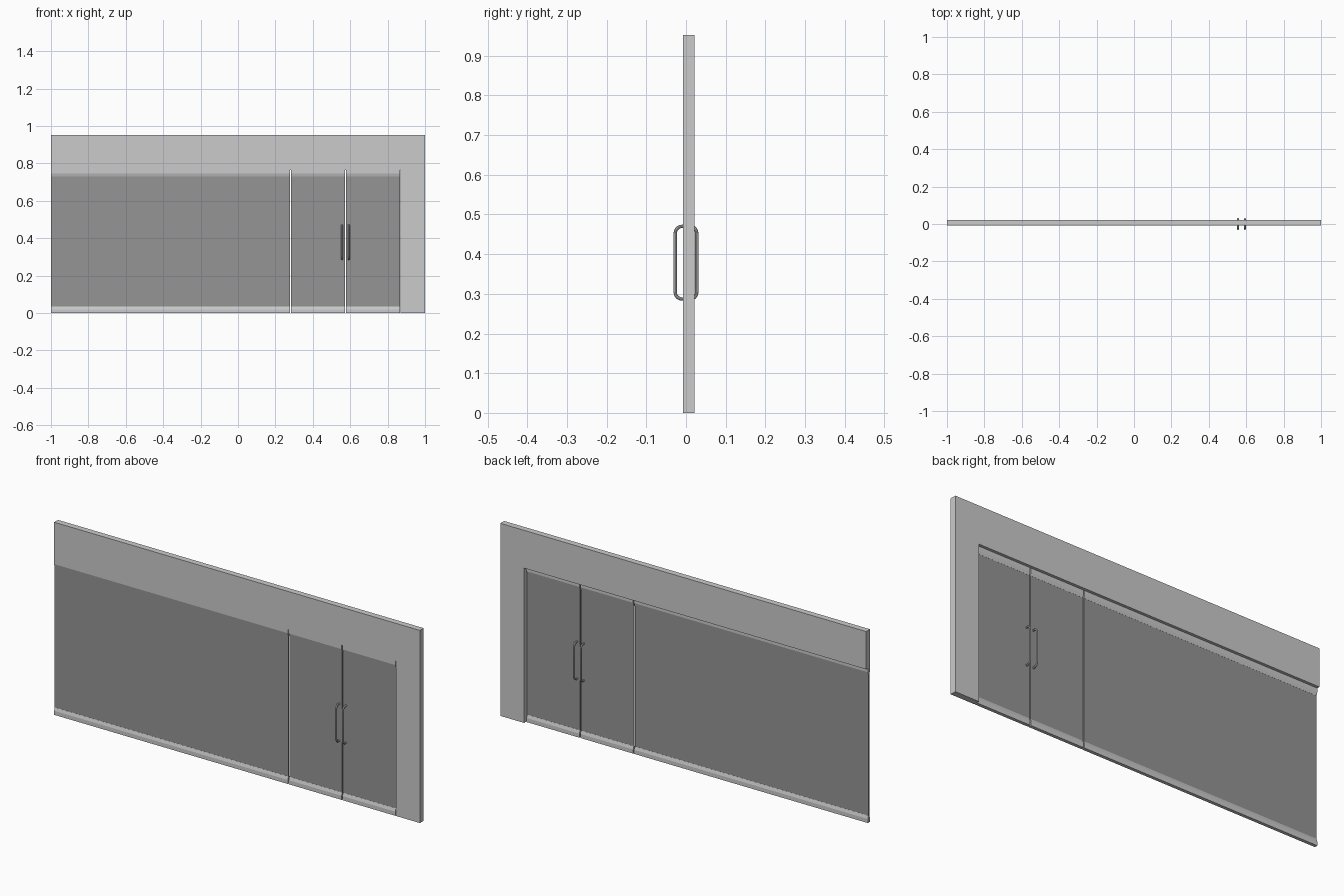
import bpy, bmesh, math
from mathutils import Vector

if "Cube" in bpy.data.objects:
    bpy.data.objects.remove(bpy.data.objects["Cube"])


def prism(name, pts, offset, mat=None):
    """Extrude a flat outline (3D points) along an offset vector."""
    bm = bmesh.new()
    face = bm.faces.new([bm.verts.new(p) for p in pts])
    res = bmesh.ops.extrude_face_region(bm, geom=[face])
    moved = [g for g in res["geom"] if isinstance(g, bmesh.types.BMVert)]
    bmesh.ops.translate(bm, verts=moved, vec=Vector(offset))
    bmesh.ops.recalc_face_normals(bm, faces=bm.faces)
    me = bpy.data.meshes.new(name)
    bm.to_mesh(me)
    bm.free()
    ob = bpy.data.objects.new(name, me)
    bpy.context.collection.objects.link(ob)
    if mat:
        me.materials.append(mat)
    return ob


glass = bpy.data.materials.new("dark_glass")
glass.diffuse_color = (0.3, 0.3, 0.3, 1)
glass.use_nodes = True
glass.node_tree.nodes["Principled BSDF"].inputs["Base Color"].default_value = glass.diffuse_color

HALF = 0.008       # half depth of the rails
TOP = 0.765        # top of the opening
RAIL = 0.035       # rail height
JAMB = 0.87        # right side of the opening

# L-shaped wall: header plus right jamb
outline = [(-1, TOP), (-1, 0.952), (1, 0.952), (1, 0), (JAMB, 0), (JAMB, TOP)]
prism("wall_surround", [(x, -HALF, z) for x, z in outline], (0, 0.03, 0))

# Chamfered rail cross-section (y, height from the outer edge)
profile = [(-HALF, 0), (HALF, 0), (HALF, 0.02), (0.0035, RAIL),
           (-0.0035, RAIL), (-HALF, 0.02)]

# Glass panels, each held by a bottom and a top rail
panels = {"fixed_panel": (-1, 0.278), "left_door": (0.283, 0.572),
          "right_door": (0.577, 0.866)}
for name, (x0, x1) in panels.items():
    w = (x1 - x0, 0, 0)
    prism(name + "_bottom_rail", [(x0, y, z) for y, z in profile], w)
    prism(name + "_top_rail", [(x0, y, TOP - z) for y, z in profile], w)
    g = 0.003
    rect = [(-g, RAIL - 0.002), (g, RAIL - 0.002),
            (g, TOP - RAIL + 0.002), (-g, TOP - RAIL + 0.002)]
    prism(name + "_glass", [(x0, y, z) for y, z in rect], w, glass)


def handle(name, x):
    """Rounded tube loop passing through the glass to both sides."""
    hy, z0, z1, r, tube = 0.027, 0.287, 0.470, 0.017, 0.0045
    corners = [(hy - r, z1 - r, 0), (-hy + r, z1 - r, 90),
               (-hy + r, z0 + r, 180), (hy - r, z0 + r, 270)]
    pts = []
    for cy, cz, start in corners:
        for i in range(7):
            a = math.radians(start + 15 * i)
            pts.append((x, cy + r * math.cos(a), cz + r * math.sin(a)))
    cu = bpy.data.curves.new(name, 'CURVE')
    cu.dimensions = '3D'
    cu.bevel_depth = tube
    cu.bevel_resolution = 3
    sp = cu.splines.new('POLY')
    sp.points.add(len(pts) - 1)
    for p, co in zip(sp.points, pts):
        p.co = (*co, 1)
    sp.use_cyclic_u = True
    ob = bpy.data.objects.new(name, cu)
    bpy.context.collection.objects.link(ob)
    bpy.ops.object.select_all(action='DESELECT')
    ob.select_set(True)
    bpy.context.view_layer.objects.active = ob
    bpy.ops.object.convert(target='MESH')
    bpy.ops.object.shade_smooth_by_angle()


# Pull handles either side of the door meeting line
handle("left_door_handle", 0.556)
handle("right_door_handle", 0.593)
